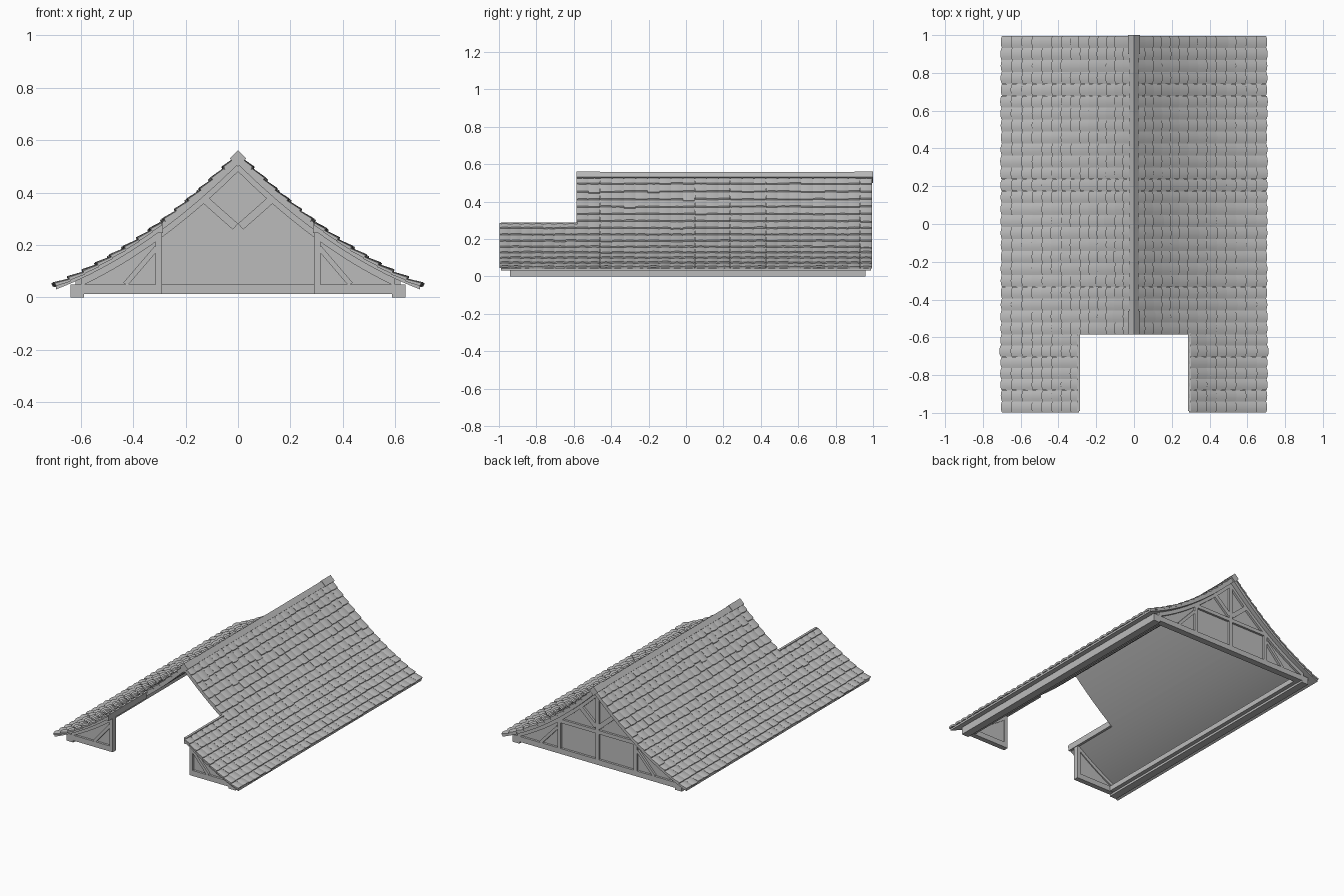
import bpy, bmesh, math, random
from mathutils import Vector

random.seed(4)
cube = bpy.data.objects.get("Cube")
if cube:
    bpy.data.objects.remove(cube, do_unlink=True)

grey = bpy.data.materials.new("slate_grey")
grey.use_nodes = True
TONE = (0.5, 0.5, 0.5, 1)
grey.diffuse_color = TONE
grey.node_tree.nodes["Principled BSDF"].inputs["Base Color"].default_value = TONE

# Main dimensions
BACK, FRONT, NOTCH_Y, NOTCH_X = 0.99, -0.99, -0.58, 0.29
EAVE_X, GABLE = 0.695, 0.95
parts = []


def slope(x):
    """Height of the sagging roof surface."""
    return 0.542 - 1.02 * x + 0.435 * x * x


def thick(x):
    return 0.034 - 0.03 * x


def under(x):
    return slope(x) - thick(x)


def finish(name, bm, mirror=False):
    bmesh.ops.recalc_face_normals(bm, faces=bm.faces)
    me = bpy.data.meshes.new(name)
    bm.to_mesh(me)
    bm.free()
    me.materials.append(grey)
    ob = bpy.data.objects.new(name, me)
    bpy.context.collection.objects.link(ob)
    if mirror:
        ob.modifiers.new("Mirror", "MIRROR").use_mirror_merge = False
    parts.append(ob)
    return ob


def add_prism(bm, outline, y0, y1):
    """Extrude an x-z outline along y."""
    rings = [[bm.verts.new((x, y, z)) for x, z in outline] for y in (y0, y1)]
    n = len(outline)
    for ring in rings:
        bm.faces.new(ring)
    for i in range(n):
        j = (i + 1) % n
        bm.faces.new((rings[0][i], rings[0][j], rings[1][j], rings[1][i]))


def prism(name, outline, y0, y1, mirror=False):
    bm = bmesh.new()
    add_prism(bm, outline, y0, y1)
    return finish(name, bm, mirror)


def box(name, x0, x1, y0, y1, z0, z1, mirror=False):
    return prism(name, [(x0, z0), (x1, z0), (x1, z1), (x0, z1)], y0, y1, mirror)


def span(x0, x1, n=12):
    return [x0 + (x1 - x0) * i / n for i in range(n + 1)]


def strip(name, x0, x1, y0, y1, top, bottom):
    """Curved band following the slope between two height functions."""
    xs = span(x0, x1)
    outline = [(x, top(x)) for x in xs] + [(x, bottom(x)) for x in reversed(xs)]
    return prism(name, outline, y0, y1, True)


def timber(name, a, b, width, y0, y1, mirror=False):
    """Straight beam in a gable from point a to point b."""
    a, b = Vector(a), Vector(b)
    d = (b - a).normalized() * width / 2
    side = Vector((-d.y, d.x))
    return prism(name, [a + side, b + side, b - side, a - side], y0, y1, mirror)


# Roof deck, with the front notch left open
strip("upper_roof_deck", 0, NOTCH_X, NOTCH_Y, BACK, slope, under)
strip("lower_roof_deck", NOTCH_X, EAVE_X, FRONT, BACK, slope, under)
box("notch_edge_board", NOTCH_X - 0.004, NOTCH_X + 0.012, FRONT, NOTCH_Y,
    under(NOTCH_X) - 0.012, slope(NOTCH_X) + 0.004, True)

# Tile courses of equal length measured down the slope
samples = span(0.015, 0.705, 400)
lengths = [0.0]
for a, b in zip(samples, samples[1:]):
    lengths.append(lengths[-1] + math.hypot(b - a, slope(b) - slope(a)))


def at_length(s):
    s = max(0.0, min(s, lengths[-1]))
    i = next(k for k, v in enumerate(lengths) if v >= s - 1e-9)
    return samples[i]


def add_tile(bm, x_top, x_low, y, width):
    """One arched tile with a rounded lower edge."""
    cols = []
    lift = 0.011 + random.uniform(-0.001, 0.002)
    slip = random.uniform(-0.002, 0.002)
    if random.random() < 0.02:
        slip += 0.008
    grade = (slope(x_low) - slope(x_top)) / (x_low - x_top)
    for i in range(5):
        u = i / 2 - 1
        arch = 1 - u * u
        xl = x_low + slip + 0.006 * arch - 0.004
        zl = slope(x_low) + (xl - x_low) * grade + lift + 0.006 * arch
        zt = slope(x_top) + 0.002 + 0.004 * arch
        yy = y + u * width * 0.495
        cols.append([bm.verts.new(p) for p in (
            (x_top, yy, zt), (xl, yy, zl),
            (xl - 0.005, yy, zl - 0.011), (x_top, yy, zt - 0.009))])
    for p, q in zip(cols, cols[1:]):
        for k in range(4):
            m = (k + 1) % 4
            bm.faces.new((p[k], p[m], q[m], q[k]))
    bm.faces.new(cols[0])
    bm.faces.new(cols[-1])


ROWS = 14
step = lengths[-1] / ROWS
bm = bmesh.new()
for row in range(ROWS):
    x_low = at_length((row + 1) * step)
    x_top = at_length(row * step - 0.012)
    for y0, y1, count in ((NOTCH_Y - 0.005, 0.995, 25), (-0.998, NOTCH_Y - 0.005, 7)):
        start = x_top
        if y0 < NOTCH_Y - 0.1:
            if x_low < NOTCH_X + 0.015:
                continue
            start = max(x_top, NOTCH_X)
        width = (y1 - y0) / count
        for i in range(count):
            add_tile(bm, start, x_low, y0 + (i + 0.5) * width, width)
finish("roof_tiles", bm, True)

# Ridge cap with raised ends
def ridge(name, r, y0, y1):
    prism(name, [(0, 0.53 + r), (r, 0.53), (0, 0.53 - r), (-r, 0.53)], y0, y1)


ridge("ridge_cap", 0.027, NOTCH_Y, 0.99)
ridge("ridge_front_end", 0.031, NOTCH_Y - 0.005, -0.46)
ridge("ridge_back_end", 0.031, 0.9, 1.0)

# Eave beams along both sides
box("eave_beam", 0.588, 0.64, -0.94, 0.96, 0, 0.05, True)
box("inner_wall_plate", 0.56, 0.59, -0.93, GABLE, 0.015, 0.05, True)

# Back gable: boarding and timber frame
T0, T1 = 0.915, 0.96
strip("back_gable_wall", 0, 0.62, 0.93, 0.945, lambda x: under(x) + 0.006, lambda x: 0.02)
strip("back_gable_rafter", 0, 0.6, T0, T1, lambda x: under(x) + 0.005,
      lambda x: max(0.02, under(x) - 0.028))
box("back_gable_sill", -0.6, 0.6, T0, T1, 0.013, 0.05)
box("back_centre_post", -0.013, 0.013, 0.94, T1, 0.04, 0.5)
box("back_side_post", 0.275, 0.3, 0.94, T1, 0.04, under(0.3), True)
box("back_gable_rail", -0.29, 0.29, 0.94, T1, 0.225, 0.25)
timber("back_gable_brace", (0.01, 0.27), (0.14, 0.385), 0.03, T0, T1, True)
timber("back_foot_brace", (0.30, 0.19), (0.43, 0.05), 0.02, 0.94, T1, True)

# Front half gables beside the notch
F0, F1 = -0.94, -0.905
strip("front_gable_wall", NOTCH_X, 0.62, -0.925, -0.912,
      lambda x: under(x) + 0.006, lambda x: 0.02)
strip("front_gable_rafter", NOTCH_X, 0.6, F0, F1, lambda x: under(x) + 0.005,
      lambda x: max(0.02, under(x) - 0.028))
box("front_gable_sill", NOTCH_X, 0.6, F0, F1, 0.013, 0.05, True)
box("front_notch_post", NOTCH_X, 0.315, F0, F1, 0.013, under(0.315), True)
timber("front_gable_brace", (0.31, 0.19), (0.43, 0.05), 0.02, F0, -0.915, True)

# Soft shading on the curved slopes, crisp edges elsewhere
bpy.ops.object.select_all(action="DESELECT")
for ob in parts:
    ob.select_set(True)
bpy.context.view_layer.objects.active = parts[0]
bpy.ops.object.shade_smooth_by_angle()
